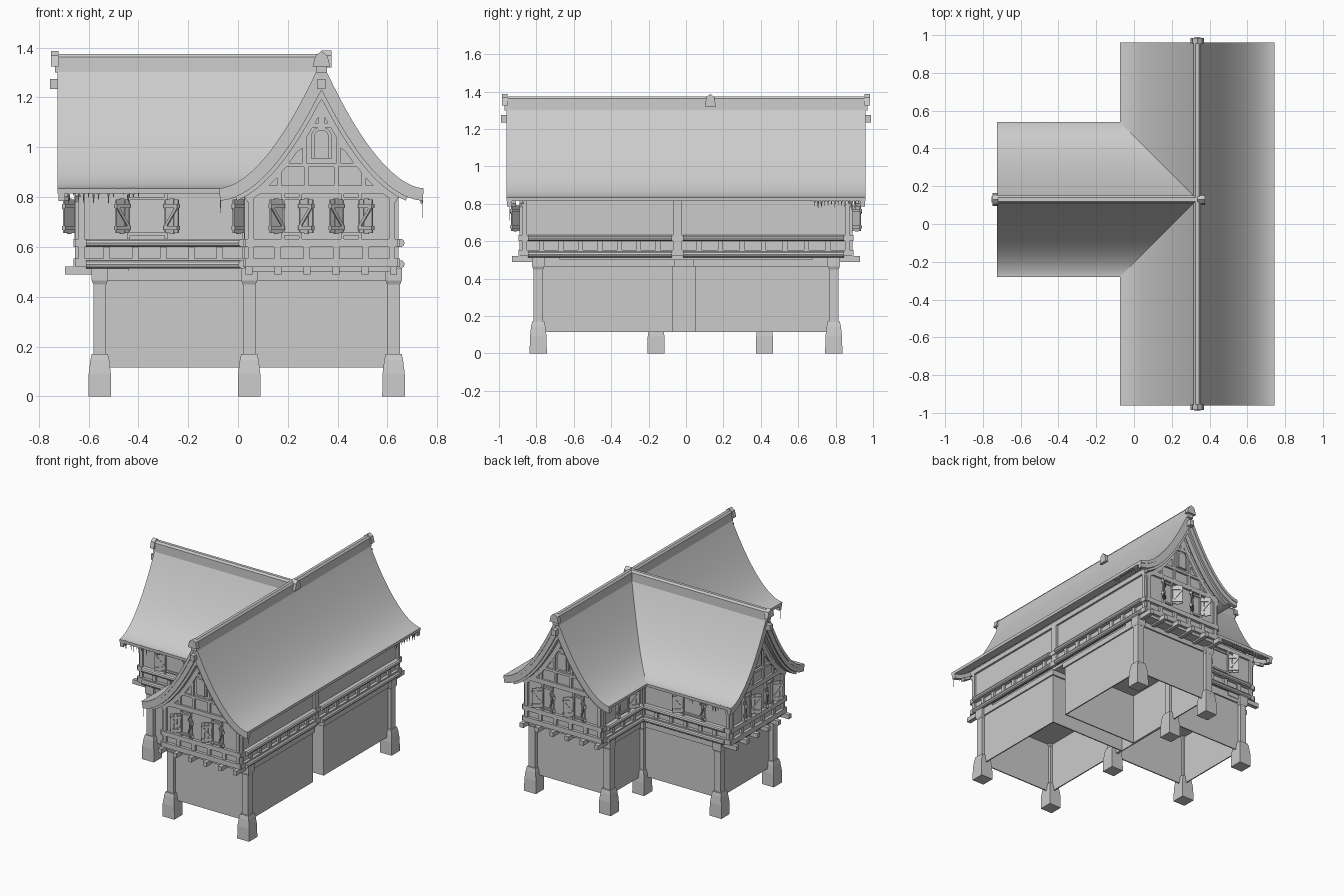
import bpy, bmesh, math, random
from mathutils import Matrix, Vector

random.seed(4)
cube = bpy.data.objects.get("Cube")
if cube:
    bpy.data.objects.remove(cube)

grey = bpy.data.materials.new("plain_grey")
grey.use_nodes = True
grey.diffuse_color = (0.6, 0.6, 0.6, 1)
grey.node_tree.nodes["Principled BSDF"].inputs["Base Color"].default_value = (0.6, 0.6, 0.6, 1)

parts = {}
W = 0.295      # half width of a wing
EAVE = 0.41    # half width of a roof


def mesh(name):
    return parts.setdefault(name, bmesh.new())


def box(name, M, u0, u1, v0, v1, z0, z1, top=1.0):
    """Box between two corners; top scales the upper face."""
    bm = mesh(name)
    c = Vector(((u0 + u1) / 2, (v0 + v1) / 2, (z0 + z1) / 2))
    size = Vector((u1 - u0, v1 - v0, z1 - z0))
    for v in bmesh.ops.create_cube(bm, size=1)["verts"]:
        k = top if v.co.z > 0 else 1
        v.co = M @ (c + Vector((v.co.x * size.x * k, v.co.y * size.y * k, v.co.z * size.z)))


def loft(name, M, outline, v0, v1):
    """Extrude an (across, height) outline along local y."""
    bm = mesh(name)
    rings = [[bm.verts.new(M @ Vector((x, v, z))) for x, z in outline] for v in (v0, v1)]
    a, b = rings
    for i in range(len(a)):
        j = (i + 1) % len(a)
        bm.faces.new((a[i], a[j], b[j], b[i]))
    bm.faces.new(a)
    bm.faces.new(b)


def rod(name, M, u0, u1, n, z, r):
    T = M @ Matrix.Translation(((u0 + u1) / 2, n, z)) @ Matrix.Rotation(math.pi / 2, 4, 'Y')
    bmesh.ops.create_cone(mesh(name), cap_ends=True, segments=10, radius1=r, radius2=r,
                          depth=u1 - u0, matrix=T)


def icicle(x, y, z, length, r):
    T = Matrix.Translation((x, y, z - length / 2))
    bmesh.ops.create_cone(mesh("icicles"), cap_ends=True, segments=6, radius1=0,
                          radius2=r, depth=length, matrix=T)


def bar(name, M, a, b, width, n):
    """Slanted flat timber between two (u, z) points on a wall."""
    d = Vector((b[0] - a[0], 0, b[1] - a[1]))
    T = M @ Matrix.Translation((a[0], 0, a[1])) @ Matrix.Rotation(math.atan2(-d.z, d.x), 4, 'Y')
    box(name, T, 0, d.length, 0, n, -width / 2, width / 2)


# Sweeping roof curve
def roof_z(d):
    k = max(0, 1 - d / EAVE)
    return 0.835 + 0.015 * k + 0.5 * k ** 1.8


def curve(t, limit=EAVE):
    """Left-to-right roof curve pushed inward by t."""
    half = []
    for i in range(1, 19):
        d = EAVE * i / 18
        s = (roof_z(d) - roof_z(d - 0.002)) / 0.002
        n = math.hypot(1, s)
        x, z = d + s / n * t, roof_z(d) - t / n
        if 0.004 < x < limit:
            half.append((x, z))
    if t == 0:
        half.append((EAVE, roof_z(EAVE)))
    return [(-x, z) for x, z in half[::-1]] + [(0, roof_z(0) - t * 2.4)] + half


def band(t0, t1, limit=EAVE + 0.01):
    return curve(t0, limit) + curve(t1, limit)[::-1]


def wall_frame(p0, p1):
    """Frame with u along the wall, n outward, z up."""
    u = Vector((p1[0] - p0[0], p1[1] - p0[1], 0))
    length = u.length
    u.normalize()
    n = u.cross(Vector((0, 0, 1)))
    M = Matrix(((u.x, n.x, 0, p0[0]), (u.y, n.y, 0, p0[1]), (0, 0, 1, 0), (0, 0, 0, 1)))
    return M, length


def window(M, c, half):
    box("window_panes", M, c - half + 0.005, c + half - 0.005, 0, 0.006, 0.655, 0.79)
    for s in (-1, 1):
        e = c + s * half
        box("window_frames", M, e - 0.006, e + 0.006, 0, 0.016, 0.632, 0.815)
        # half-open shutter with slats and a diagonal brace
        T = M @ Matrix.Translation((e, 0.012, 0)) @ Matrix.Rotation(s * math.radians(40), 4, 'Z')
        if s < 0:
            T = T @ Matrix.Diagonal((-1, 1, 1, 1))
        for i in range(3):
            w = 0.004 + i * 0.022
            box("shutters", T, w, w + 0.021, 0, 0.007, 0.655 - 0.004 * (i % 2), 0.79 + 0.004 * (i % 2))
        for z in (0.675, 0.765):
            box("shutters", T, 0, 0.07, -0.006, 0.013, z - 0.008, z + 0.008)
        bar("shutters", T, (0.005, 0.68), (0.065, 0.76), 0.012, 0.013)
    box("window_frames", M, c - half, c + half, 0, 0.014, 0.645, 0.657)
    box("window_frames", M, c - half, c + half, 0, 0.014, 0.788, 0.8)


def timber_wall(p0, p1, windows=(), rounded=False):
    M, L = wall_frame(p0, p1)
    for z0, z1, n in ((0.52, 0.554, 0.02), (0.6, 0.632, 0.02), (0.815, 0.847, 0.014)):
        box("wall_beams", M, -0.012, L + 0.012, -0.01, n, z0, z1)
    if rounded:
        for z in (0.53, 0.616):
            rod("round_rails", M, 0.03, L - 0.03, 0.022, z, 0.017)
    for u in (0.0, L - 0.024):
        box("wall_posts", M, u, u + 0.024, -0.01, 0.014, 0.554, 0.82)
    count = max(3, round(L / 0.11))
    for i in range(1, count):
        u = L * i / count
        box("short_studs", M, u - 0.013, u + 0.013, 0, 0.014, 0.55, 0.602)
    for c, half in windows:
        window(M, c, half)
    return M, L


def gable(M, D):
    """Timbered gable end, overhanging verge and ridge end of a wing."""
    p0, p1 = (M @ Vector((s * W, -D, 0)) for s in (-1, 1))
    F, L = timber_wall(p0, p1, [(W - 0.12, 0.035), (W + 0.12, 0.035)])
    F = F @ Matrix.Translation((W, 0, 0))
    for z, h, half in ((0.92, 0.017, 0.19), (1.08, 0.017, 0.075)):
        box("gable_timbers", F, -half, half, 0, 0.014, z, z + h)
    for x in (-0.17, -0.06, 0.06, 0.17):
        box("gable_timbers", F, x - 0.009, x + 0.009, 0, 0.012, 0.845, 0.922)
    box("gable_timbers", F, -0.012, 0.012, 0, 0.014, 1.095, 1.26)
    for s in (-1, 1):
        box("gable_timbers", F, s * 0.068 - 0.008, s * 0.068 + 0.008, 0, 0.012, 0.935, 1.08)
        bar("gable_timbers", F, (s * 0.145, 0.937), (s * 0.105, 0.985), 0.014, 0.012)
        bar("gable_timbers", F, (s * 0.105, 0.985), (s * 0.068, 1.01), 0.014, 0.012)
        bar("gable_timbers", F, (s * 0.055, 1.1), (s * 0.01, 1.15), 0.012, 0.012)
    # arched attic window
    for r, n in ((0.042, 0.01), (0.03, 0.017)):
        arch = [(r * math.cos(a * math.pi / 10), 1.04 + r * math.sin(a * math.pi / 10)) for a in range(11)]
        loft("attic_windows", F, arch + [(-r, 0.955), (r, 0.955)], 0, n)
    # verge boards and rafters
    end = D + 0.085
    loft("verge_boards", M, band(0.018, 0.05), -end + 0.004, -end + 0.03)
    loft("verge_boards", M, band(0.048, 0.066, 0.37), -end + 0.016, -end + 0.05)
    loft("gable_timbers", M, band(0.06, 0.09, W + 0.02), -D - 0.014, -D + 0.01)
    box("purlin_ends", M, -0.016, 0.016, -D - 0.115, -D, 1.235, 1.275)
    loft("ridge_caps", M, [(-0.035, 1.325), (0.035, 1.325), (0.024, 1.368), (0, 1.386), (-0.024, 1.368)],
         -end - 0.025, -end + 0.005)
    # joist ends, corner posts and feet
    for i in range(6):
        x = -0.29 + i * 0.116
        box("floor_joists", M, x - 0.014, x + 0.014, -D - 0.055, -D + 0.2, 0.49, 0.521)
    for s in (-1, 1):
        post(M @ Vector((s * 0.29, -D + 0.085, 0)))


def post(p):
    M = Matrix.Translation((p.x, p.y, 0))
    def block(name, h, z0, z1, top=1.0):
        box(name, M, -h, h, -h, h, z0, z1, top)
    block("feet", 0.046, 0, 0.09, 0.97)
    block("feet", 0.0446, 0.09, 0.145, 0.85)
    block("feet", 0.038, 0.145, 0.17, 0.85)
    block("posts", 0.025, 0.165, 0.47)
    block("capitals", 0.026, 0.45, 0.465, 1.25)
    block("capitals", 0.0325, 0.465, 0.515)


def wing(M, v0, v1, r0, r1):
    """Upper storey, roof shell and ridge beam."""
    under = curve(0.03, W - 0.004)
    top = roof_z(W) - 0.035
    loft("upper_walls", M, [(-W, 0.5), (-W, top)] + under + [(W, top), (W, 0.5)], v0, v1)
    loft("roof", M, band(0, 0.02), r0, r1)
    loft("ridge_beams", M, [(-0.022, 1.3), (0.022, 1.3), (0.02, 1.362), (0.01, 1.375),
                            (-0.01, 1.375), (-0.02, 1.362)], r0 - 0.01, r1 + 0.01)


def lower_box(x0, x1, y0, y1):
    """Open-bottomed ground-floor enclosure of thin boards."""
    I, t = Matrix(), 0.008
    for x in (x0, x1 - t):
        box("lower_walls", I, x, x + t, y0, y1, 0.115, 0.47)
    for y in (y0, y1 - t):
        box("lower_walls", I, x0, x1, y, y + t, 0.115, 0.47)
    box("floor_beams", I, x0 - 0.01, x1 + 0.01, y0 - 0.01, y1 + 0.01, 0.465, 0.503)


X, Y, DM, DW = 0.335, 0.13, 0.875, 0.975
main = Matrix.Translation((X, 0, 0))
back = main @ Matrix.Rotation(math.pi, 4, 'Z')
side = Matrix.Translation((X, Y, 0)) @ Matrix.Rotation(-math.pi / 2, 4, 'Z')
wing(main, -DM, DM, -DM - 0.085, DM + 0.085)
wing(side, -DW, 0, -DW - 0.085, 0)
for M, D in ((main, DM), (back, DM), (side, DW)):
    gable(M, D)
loft("ridge_caps", side, [(-0.03, 1.32), (0.03, 1.32), (0.022, 1.368), (0, 1.388), (-0.022, 1.368)], 0, 0.04)

# Long walls and the posts in the inner corners
xl, xr, yf, yb, xw = X - W, X + W, Y - W, Y + W, X - DW
timber_wall((xr, -DM), (xr, -0.045), rounded=True)
timber_wall((xr, -0.045), (xr, DM), rounded=True)
timber_wall((xl, yf), (xl, -DM), [(0.35, 0.06)], True)
timber_wall((xl, DM), (xl, yb), [(0.22, 0.06)], True)
timber_wall((xw, yf), (xl, yf), [(0.275, 0.075)], True)
timber_wall((xl, yb), (xw, yb), [(0.4, 0.075)], True)
for y in (Y - 0.29, Y + 0.29):
    post(Vector((X - 0.29, y, 0)))

lower_box(xl + 0.005, xr, -DM + 0.085, -0.07)
lower_box(xl + 0.005, xr, 0.05, DM - 0.085)
lower_box(-0.55, xl + 0.005, yf + 0.005, yb - 0.005)

# Icicles along the eaves
for i in range(16):
    u, z = i / 15, 0.836
    for x, y in ((-0.7 + 0.3 * u, Y - 0.4), (-0.7 + 0.3 * u, Y + 0.4), (X + 0.4, 0.67 + 0.27 * u)):
        icicle(x, y, z, random.uniform(0.02, 0.075), random.uniform(0.005, 0.01))
for s in (-1, 1):
    icicle(X + s * 0.405, -DM - 0.07, 0.835, 0.125, 0.004)

# Turn the gathered parts into objects
for name, bm in parts.items():
    bmesh.ops.recalc_face_normals(bm, faces=bm.faces)
    data = bpy.data.meshes.new(name)
    bm.to_mesh(data)
    bm.free()
    data.materials.append(grey)
    ob = bpy.data.objects.new(name, data)
    bpy.context.collection.objects.link(ob)
    ob.select_set(name in {"roof", "verge_boards", "round_rails", "icicles", "attic_windows"})
    if name == "roof":
        bpy.context.view_layer.objects.active = ob
bpy.ops.object.shade_smooth_by_angle(angle=math.radians(30))
